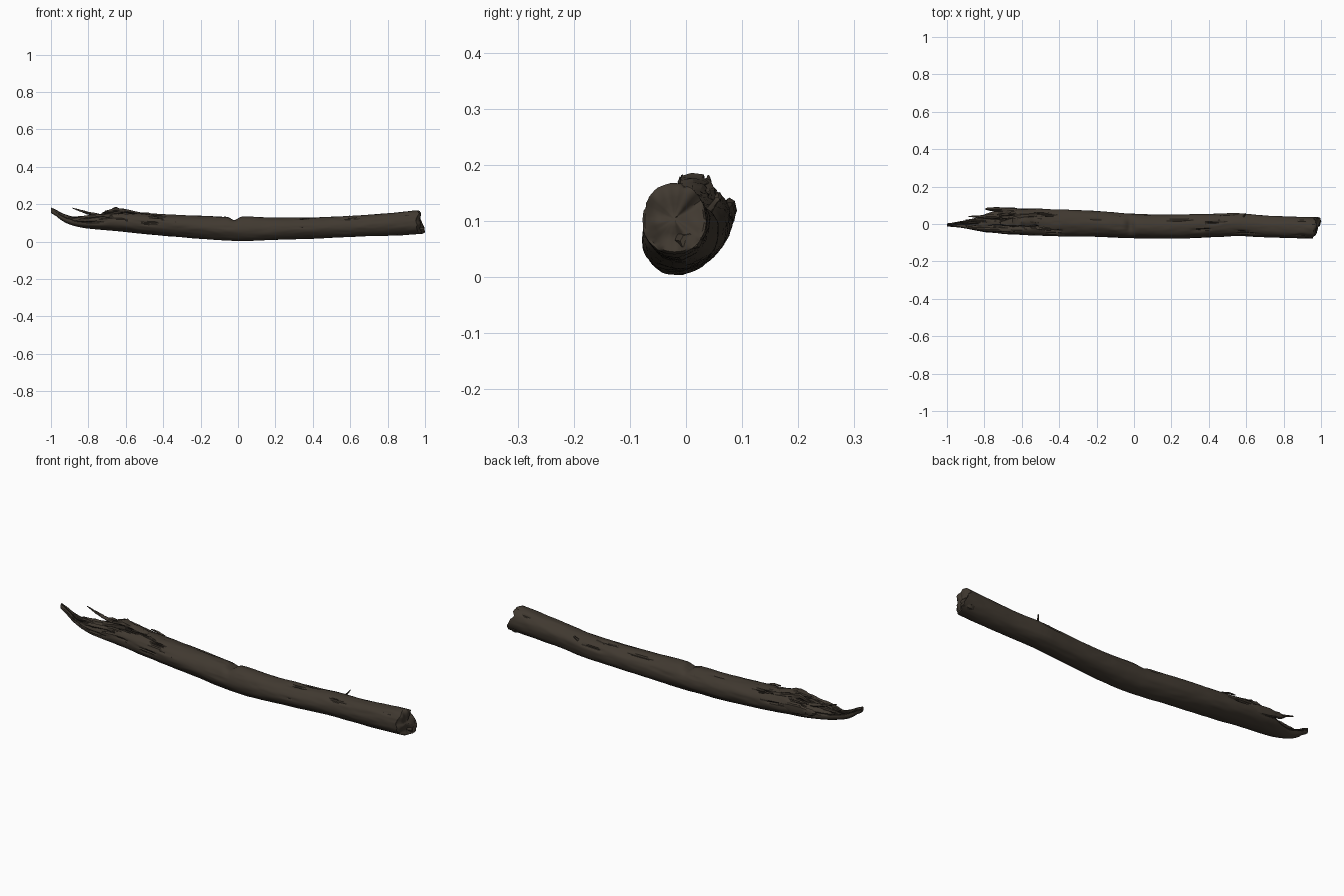
import bpy, bmesh, math, random
from mathutils import Vector, noise

random.seed(4)
if "Cube" in bpy.data.objects:
    bpy.data.objects.remove(bpy.data.objects["Cube"])


def material(name, color):
    m = bpy.data.materials.new(name)
    m.use_nodes = True
    m.diffuse_color = (*color, 1)
    b = m.node_tree.nodes["Principled BSDF"]
    b.inputs["Base Color"].default_value = (*color, 1)
    b.inputs["Roughness"].default_value = 0.9
    return m


bark = material("weathered_brown", (0.052, 0.041, 0.030))
crack = material("dark_crack", (0.020, 0.016, 0.012))


def loft(name, rings, rule=None, angle=40):
    """Skin a list of point rings, cap both ends, colour faces by rule."""
    bm = bmesh.new()
    loops = [[bm.verts.new(p) for p in r] for r in rings]
    for a, b in zip(loops, loops[1:]):
        for i in range(len(a)):
            j = (i + 1) % len(a)
            bm.faces.new((a[i], a[j], b[j], b[i]))
    for loop in (loops[0], loops[-1]):
        bm.faces.new(loop)
    bmesh.ops.recalc_face_normals(bm, faces=bm.faces)
    if rule:
        for f in bm.faces:
            f.material_index = int(rule(f))
    me = bpy.data.meshes.new(name)
    bm.to_mesh(me)
    bm.free()
    me.materials.append(bark)
    me.materials.append(crack)
    ob = bpy.data.objects.new(name, me)
    bpy.context.scene.collection.objects.link(ob)
    bpy.ops.object.select_all(action='DESELECT')
    bpy.context.view_layer.objects.active = ob
    ob.select_set(True)
    bpy.ops.object.shade_smooth_by_angle(angle=math.radians(angle))
    return ob


# Trunk outline: x, y min, y max, z min, z max
STATIONS = [
    (-1.0, -.013, .001, .165, .19), (-.96, -.016, .010, .122, .162),
    (-.92, -.020, .016, .097, .142), (-.85, -.034, .030, .077, .128),
    (-.80, -.045, .052, .07, .135), (-.74, -.052, .075, .064, .145),
    (-.65, -.058, .083, .056, .165), (-.55, -.062, .083, .046, .157),
    (-.40, -.066, .080, .033, .148), (-.20, -.066, .070, .015, .138),
    (-.05, -.075, .055, .006, .132), (.05, -.078, .050, .003, .135),
    (.20, -.079, .050, .010, .127), (.40, -.070, .055, .015, .128),
    (.55, -.065, .060, .022, .136), (.70, -.072, .045, .030, .145),
    (.85, -.076, .040, .035, .158), (1.0, -.078, .036, .040, .168)]


def outline(x):
    for a, b in zip(STATIONS, STATIONS[1:]):
        if x <= b[0]:
            t = (x - a[0]) / (b[0] - a[0])
            return [p + (q - p) * t for p, q in zip(a[1:], b[1:])]
    return STATIONS[-1][1:]


def smooth_outline(x):
    # average neighbouring samples to round off the corners
    s = [outline(max(-1, min(1, x + d))) for d in (-.03, 0, .03)]
    return [sum(v) / 3 for v in zip(*s)]


def grain(x, a):
    # long streaks running along the wood, strongest on top and at the break
    n = noise.noise((x * 6, math.cos(a) * 5, math.sin(a) * 5 + 3))
    top = max(0, math.sin(a) + .25)
    broken = max(0, min(1, (-.35 - x) * 4))
    return max(0, n - .30 + .22 * broken) * top * (.35 + broken)


def surface(x, a):
    y0, y1, z0, z1 = smooth_outline(x)
    c, s = math.cos(a), math.sin(a)
    r = 1 + .05 * noise.noise((x * 3, c * 1.5, s * 1.5))
    r += .025 * noise.noise((x * 14, c * 5, s * 5))
    r -= min(.35, .9 * grain(x, a))
    # notch across the top near the middle
    if s > 0:
        r -= .30 * s ** 3 * math.exp(-((x + .02) / .022) ** 2)
    y = (y0 + y1) / 2 + (y1 - y0) / 2 * c * r
    z = (z0 + z1) / 2 + (z1 - z0) / 2 * s * r
    # slanted, chipped break at the right end
    if x > .85:
        k = (x - .85) / .15
        slant = .045 * min(1, max(0, (.02 - y) / .09))
        dip = .035 * max(0, min(1, (z - .07) / .06))
        x -= k * min(.05, max(slant, dip) + .012 * noise.noise((0, y * 40, z * 40)))
    return Vector((x, y, max(z, .002)))


SIDES, RINGS = 56, 240
angles = [2 * math.pi * i / SIDES for i in range(SIDES)]
rings = [[surface(-1 + 2 * i / RINGS, a) for a in angles] for i in range(RINGS + 1)]

# Right end face: shrinking rings with rough broken wood
rim = rings[-1]
mid = sum(rim, Vector()) / SIDES
for f in (.93, .8, .62, .42, .22, .06):
    ring = []
    for p in rim:
        q = mid.lerp(p, f)
        q.x += .010 * (1 - f) + .016 * noise.noise((1, q.y * 30, q.z * 30))
        q.x = min(q.x, .998)
        ring.append(q)
    rings.append(ring)


def in_crack(f):
    c = f.calc_center_median()
    y0, y1, z0, z1 = smooth_outline(c.x)
    a = math.atan2((c.z - (z0 + z1) / 2) / (z1 - z0), (c.y - (y0 + y1) / 2) / (y1 - y0))
    return c.x < .93 and grain(c.x, a) > .09


loft("trunk", rings, in_crack)


def splinter(name, points, rough=.25):
    """Irregular tapered strip through (x, y, z, half width, half height) points."""
    seed = random.uniform(0, 50)
    loops = []
    for p, q in zip(points, points[1:]):
        for k in range(5):
            x, y, z, w, h = [u + (v - u) * k / 5 for u, v in zip(p, q)]
            loops.append([(x, y + w * math.cos(a) * g, z + h * math.sin(a) * g)
                          for a in angles[::7]
                          for g in [1 + rough * 2 * noise.noise((x * 40, a * 2, seed))]])
    loft(name, loops, angle=30)


# Broken strips at the torn left end
splinter("raised_splinter", [(-.885, .040, .180, .002, .002), (-.84, .040, .165, .006, .006),
                             (-.79, .040, .150, .009, .008), (-.70, .038, .130, .012, .015)])
splinter("back_splinter", [(-.795, .080, .125, .004, .006), (-.77, .080, .122, .010, .016),
                           (-.70, .076, .115, .013, .025), (-.55, .066, .105, .012, .020)])
splinter("top_flake", [(-.715, .005, .160, .008, .004), (-.65, .010, .170, .024, .014),
                       (-.60, .012, .163, .025, .010), (-.48, .015, .140, .014, .008)])
splinter("side_flake", [(-.73, .036, .150, .004, .004), (-.67, .036, .163, .010, .012),
                        (-.58, .042, .148, .013, .010), (-.45, .045, .128, .010, .008)])
splinter("low_flake", [(-.89, -.022, .120, .003, .004), (-.80, -.028, .130, .010, .010),
                       (-.68, -.030, .140, .012, .012), (-.55, -.030, .135, .012, .008)])
splinter("tip_prong", [(-.90, .022, .128, .002, .003), (-.86, .020, .128, .007, .008),
                       (-.78, .018, .130, .012, .012), (-.68, .010, .138, .012, .010)])

# Small loose flakes along the torn top
for i in range(9):
    x = random.uniform(-.78, -.5)
    a = random.uniform(.7, 2.4)
    p, q = surface(x, a), surface(x + .09, a)
    splinter(f"small_flake_{i + 1}", [(p.x, p.y, p.z + .006, .002, .002),
                                     (p.x + .04, p.y, p.z + .003, .006, .005),
                                     (q.x, q.y, q.z - .006, .005, .004)])

# Short twig stub on the back upper side
splinter("twig_stub", [(.575, .030, .105, .008, .008), (.59, .045, .124, .006, .006),
                       (.60, .058, .142, .004, .004)], .1)

# Lower lip of the right end
splinter("end_lip", [(.90, .000, .070, .025, .020), (.97, .004, .066, .026, .019),
                     (1.0, .008, .064, .014, .012)], .15)
